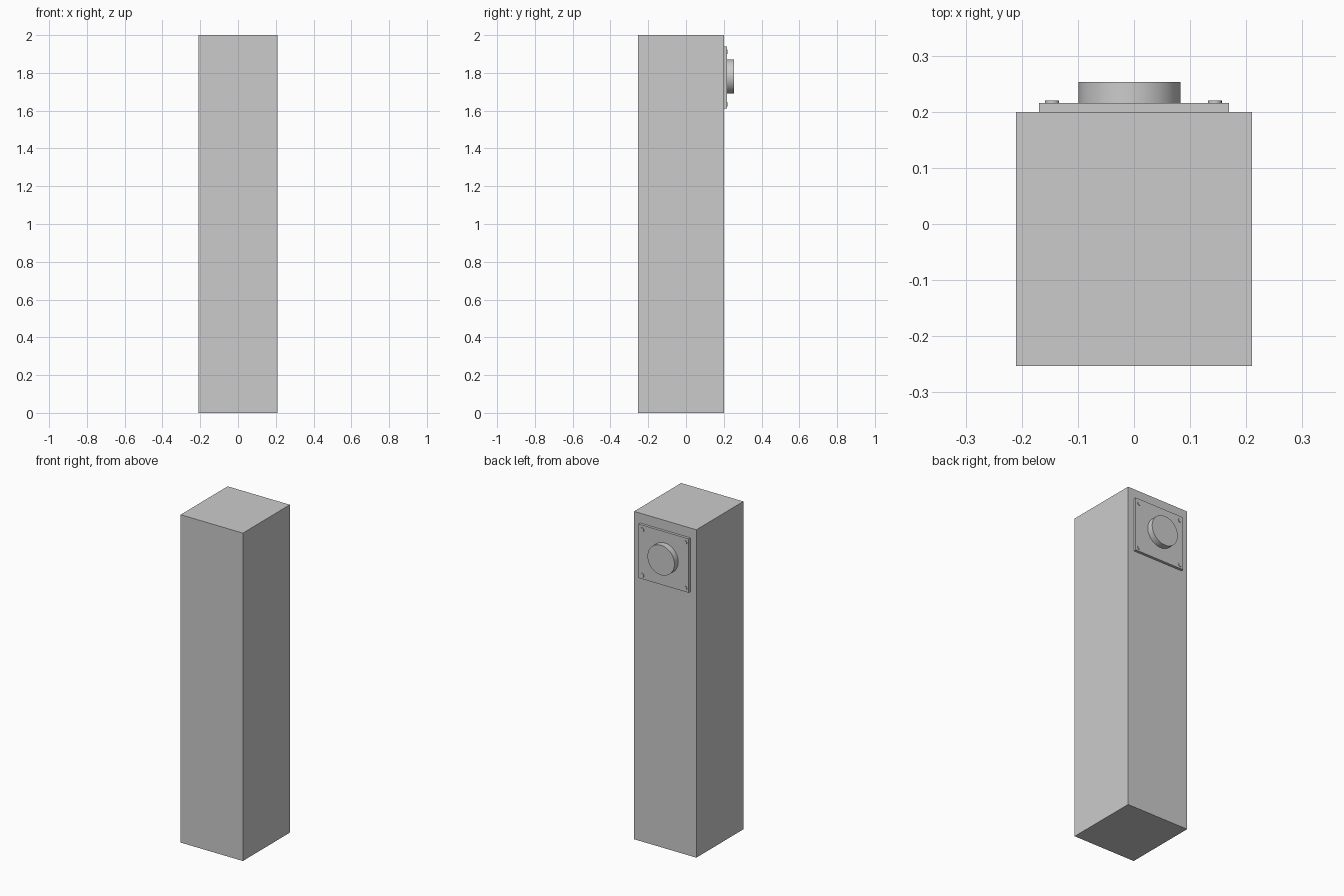
import bpy, math

if "Cube" in bpy.data.objects:
    bpy.data.objects.remove(bpy.data.objects["Cube"])


def box(name, x, y, z):
    bpy.ops.mesh.primitive_cube_add(size=1, location=[sum(r) / 2 for r in (x, y, z)])
    o = bpy.context.object
    o.name = name
    o.scale = [r[1] - r[0] for r in (x, y, z)]
    bpy.ops.object.transform_apply(location=False, rotation=False, scale=True)
    return o


def disc(name, x, z, radius, y0, y1, sides):
    # cylinder lying along y
    bpy.ops.mesh.primitive_cylinder_add(
        vertices=sides, radius=radius, depth=y1 - y0,
        location=(x, (y0 + y1) / 2, z), rotation=(math.pi / 2, 0, 0))
    o = bpy.context.object
    o.name = name
    bpy.ops.object.shade_smooth_by_angle(angle=math.radians(35))
    return o


# tall pillar
box("pillar", (-0.21, 0.21), (-0.253, 0.2), (0, 2))

# mounting plate and round button on the back face
box("mounting_plate", (-0.169, 0.169), (0.2, 0.216), (1.611, 1.94))
disc("round_button", -0.008, 1.781, 0.091, 0.21, 0.253, 48)

# corner bolts
for x in (-0.146, 0.144):
    for z in (1.634, 1.912):
        disc("corner_bolt", x, z, 0.0125, 0.21, 0.220, 16)
